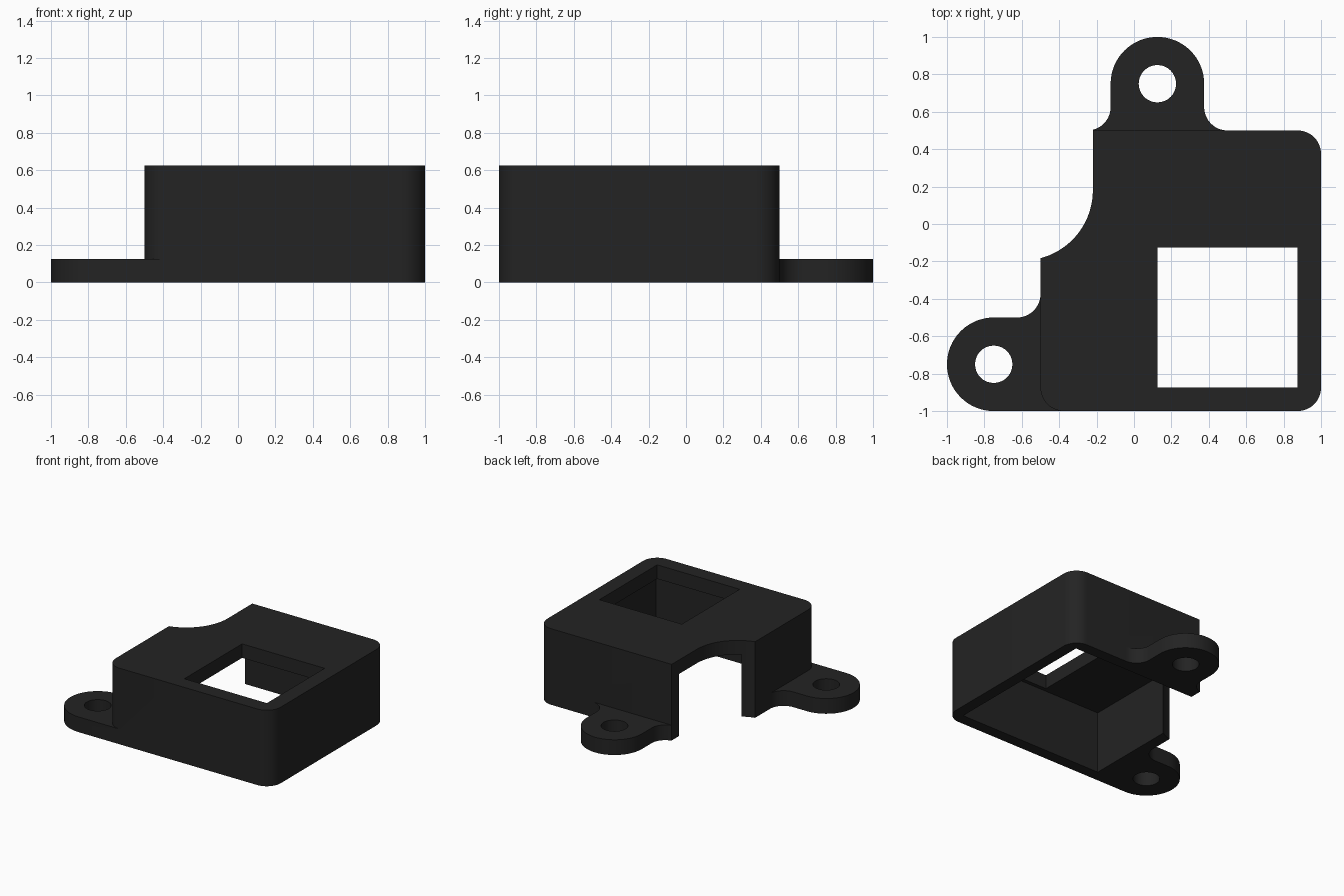
import bpy, bmesh, math

if "Cube" in bpy.data.objects:
    bpy.data.objects.remove(bpy.data.objects["Cube"])

# Single matte black plastic
black = bpy.data.materials.new("black_plastic")
black.diffuse_color = (0.017, 0.017, 0.017, 1)
black.use_nodes = True
black.node_tree.nodes["Principled BSDF"].inputs["Base Color"].default_value = black.diffuse_color


def arc(cx, cy, r, a0, a1, n=12):
    """Points along an arc, angles in degrees."""
    pts = []
    for i in range(n + 1):
        a = math.radians(a0 + (a1 - a0) * i / n)
        pts.append((cx + r * math.cos(a), cy + r * math.sin(a)))
    return pts


def prism(name, outline, z0, z1):
    """Extrude a flat outline between two heights."""
    bm = bmesh.new()
    base = bm.faces.new([bm.verts.new((x, y, z0)) for x, y in outline])
    ext = bmesh.ops.extrude_face_region(bm, geom=[base])
    for v in ext["geom"]:
        if isinstance(v, bmesh.types.BMVert):
            v.co.z = z1
    bmesh.ops.recalc_face_normals(bm, faces=bm.faces)
    mesh = bpy.data.meshes.new(name)
    bm.to_mesh(mesh)
    bm.free()
    mesh.materials.append(black)
    ob = bpy.data.objects.new(name, mesh)
    bpy.context.collection.objects.link(ob)
    return ob


def rect(x0, y0, x1, y1):
    return [(x0, y0), (x1, y0), (x1, y1), (x0, y1)]


def combine(target, tool, operation):
    """Apply a boolean and discard the tool."""
    mod = target.modifiers.new("combine", "BOOLEAN")
    mod.operation, mod.solver, mod.object = operation, "EXACT", tool
    bpy.context.view_layer.objects.active = target
    bpy.ops.object.modifier_apply(modifier=mod.name)
    bpy.data.objects.remove(tool)


WALL, TOP, PLATE = 0.094, 0.625, 0.125
NOTCH_X = -0.22

# Housing with three rounded corners and a scooped notch at the back left
scoop_end = -math.degrees(math.acos((-0.5 + 0.595) / 0.375))
housing = prism("housing",
                arc(-0.375, -0.875, 0.125, 180, 270)
                + arc(0.875, -0.875, 0.125, 270, 360)
                + arc(0.875, 0.375, 0.125, 0, 90)
                + [(NOTCH_X, 0.5)]
                + arc(-0.595, 0.18, 0.375, 0, scoop_end, 20), 0, TOP)

# Back mounting tab, filleted into the housing
fillet_cut = 270 + math.degrees(math.asin((NOTCH_X + 0.25) / 0.125))
back_tab = prism("back_tab",
                 [(NOTCH_X, 0.45)]
                 + arc(-0.25, 0.625, 0.125, fillet_cut, 360)
                 + arc(0.125, 0.75, 0.25, 180, 0, 32)
                 + arc(0.5, 0.625, 0.125, 180, 270)
                 + [(0.5, 0.45)], 0, PLATE)
combine(housing, back_tab, "UNION")

# Left mounting tab, filleted into the housing
left_tab = prism("left_tab",
                 arc(-0.75, -0.75, 0.25, 270, 90, 32)
                 + arc(-0.625, -0.375, 0.125, 270, 360)
                 + [(-0.43, -0.375), (-0.375, -0.9), (-0.375, -1)], 0, PLATE)
combine(housing, left_tab, "UNION")

# Hollow underside and square window in the top
combine(housing, prism("cavity_cutter", rect(-0.5 + WALL, -1 + WALL, 1 - WALL, 0.5 - WALL),
                       -0.2, TOP - 0.115), "DIFFERENCE")
combine(housing, prism("window_cutter", rect(0.125, -0.875, 0.875, -0.125),
                       0.3, 0.9), "DIFFERENCE")

# Screw holes
for cx, cy in ((0.125, 0.75), (-0.75, -0.75)):
    hole = prism("hole_cutter", arc(cx, cy, 0.1, 0, 360, 32)[:-1], -0.2, 0.3)
    combine(housing, hole, "DIFFERENCE")

# Smooth the rounded walls, keep the edges crisp
bpy.ops.object.select_all(action="DESELECT")
housing.select_set(True)
bpy.context.view_layer.objects.active = housing
bpy.ops.object.shade_smooth_by_angle(angle=math.radians(30))
